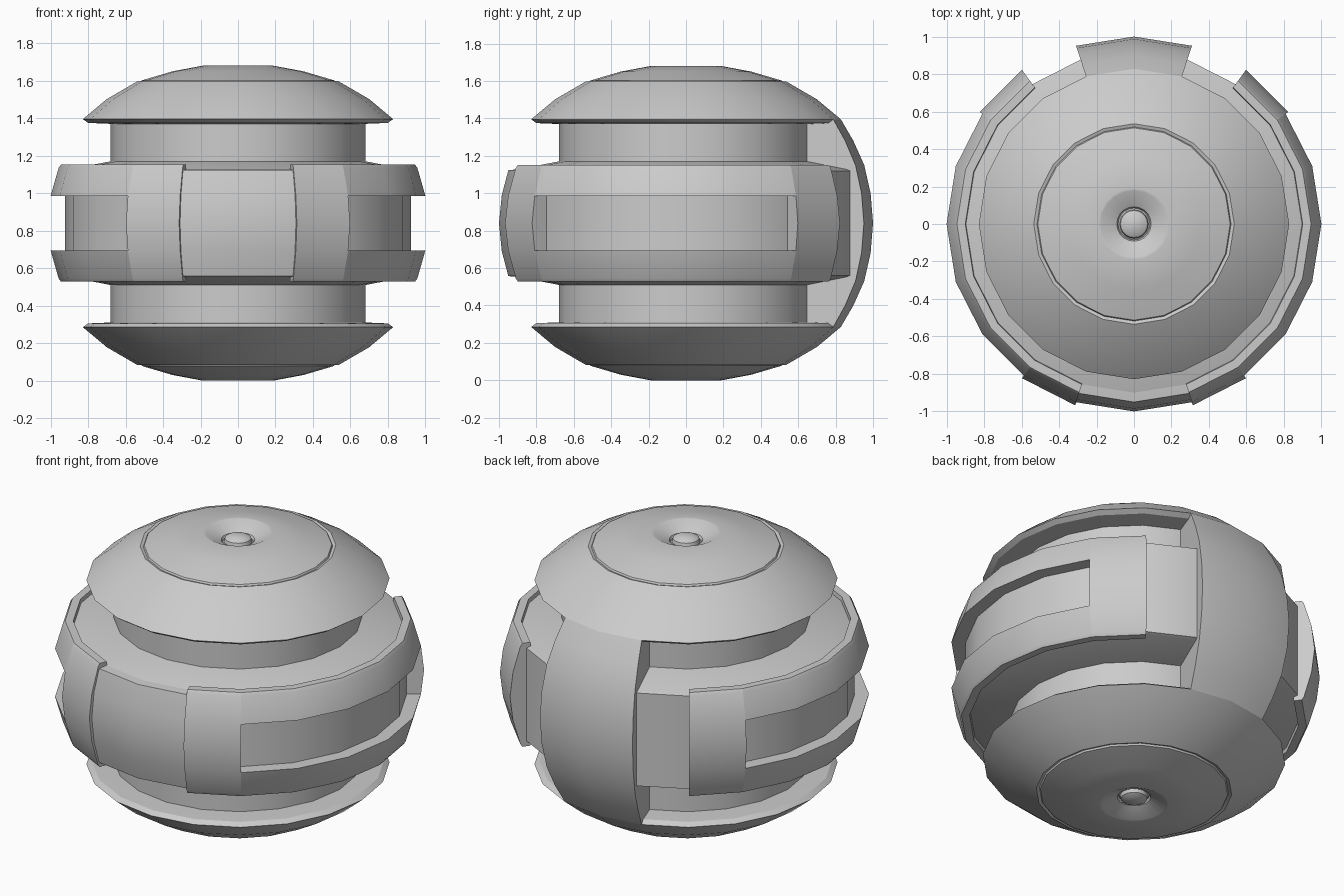
import bpy, bmesh
from math import cos, sin, radians

if "Cube" in bpy.data.objects:
    bpy.data.objects.remove(bpy.data.objects["Cube"])

MID = 0.84      # height of the equator
STEP = 18       # 20-sided model


def flip(profile):
    """Mirror a (radius, z) profile about the equator."""
    return [(r, 2 * MID - z) for r, z in reversed(profile)]


def lathe(bm, profile, start=0, end=360):
    """Sweep a closed (radius, z) profile around z between two angles."""
    full = end - start == 360
    count = (end - start) // STEP
    rings = []
    for i in range(count if full else count + 1):
        a = radians(start + i * STEP)
        rings.append([bm.verts.new((r * cos(a), r * sin(a), z)) for r, z in profile])
    n = len(profile)
    for i in range(count):
        p, q = rings[i], rings[(i + 1) % len(rings)]
        for j in range(n):
            k = (j + 1) % n
            if profile[j][0] == 0 and profile[k][0] == 0:
                continue
            bm.faces.new((p[j], q[j], q[k], p[k]))
    if not full:
        bm.faces.new(rings[0])
        bm.faces.new(rings[-1])


def make(name, pieces):
    """One object from several (profile, start, end) sweeps."""
    mesh = bpy.data.meshes.new(name)
    bm = bmesh.new()
    for piece in pieces:
        part = bmesh.new()
        lathe(part, *piece)
        bmesh.ops.remove_doubles(part, verts=part.verts, dist=1e-5)
        bmesh.ops.recalc_face_normals(part, faces=part.faces)
        tmp = bpy.data.meshes.new("tmp")
        part.to_mesh(tmp)
        part.free()
        bm.from_mesh(tmp)
        bpy.data.meshes.remove(tmp)
    bm.to_mesh(mesh)
    bm.free()
    ob = bpy.data.objects.new(name, mesh)
    bpy.context.collection.objects.link(ob)
    bpy.ops.object.select_all(action='DESELECT')
    ob.select_set(True)
    bpy.context.view_layer.objects.active = ob
    bpy.ops.object.shade_smooth_by_angle(angle=radians(28))
    return ob


# inner core: narrow drum with a wide belt round the equator
core = [(0, 1.40), (0.68, 1.40), (0.68, 1.17), (0.90, 1.128), (0.922, 1.12)]
make("core", [(core + flip(core),)])

# domed caps with stepped disc, dished centre and button
cap = [(0, 1.37), (0.68, 1.37), (0.80, 1.375), (0.828, 1.395), (0.70, 1.502),
       (0.535, 1.598), (0.518, 1.592), (0.513, 1.602), (0.35, 1.65),
       (0.19, 1.68), (0.178, 1.678), (0.092, 1.635), (0.085, 1.62),
       (0.077, 1.625), (0.072, 1.645), (0.045, 1.66), (0, 1.665)]
make("top_cap", [(cap,)])
make("bottom_cap", [(flip(cap),)])

# back spine joining the two caps
spine = [(0.60, 1.37), (0.68, 1.37), (0.828, 1.395), (0.895, 1.28),
         (0.953, 1.15), (0.987, 1.0)]
make("back_spine", [(spine + [(1.0, MID)] + flip(spine), 72, 108)])

# front plate between the side panels
plate = [(0.85, 1.13), (0.90, 1.128), (0.95, 1.123), (0.985, 0.99)]
make("front_plate", [(plate + [(1.0, MID)] + flip(plate), 252, 288)])

# side panels: solid ends with two rails leaving a long slot
edge = [(0.89, 1.08), (0.90, 1.152), (0.945, 1.152), (0.957, 1.135), (1.0, 0.985)]
block = edge + [(1.017, MID)] + flip(edge)
rail = edge + [(0.89, 0.985)]
for name, mirror in (("right_panel", False), ("left_panel", True)):
    pieces = []
    for profile, a, b in ((block, -72, -54), (rail, -54, 36),
                          (flip(rail), -54, 36), (block, 36, 54)):
        pieces.append((profile, 180 - b, 180 - a) if mirror else (profile, a, b))
    make(name, pieces)
